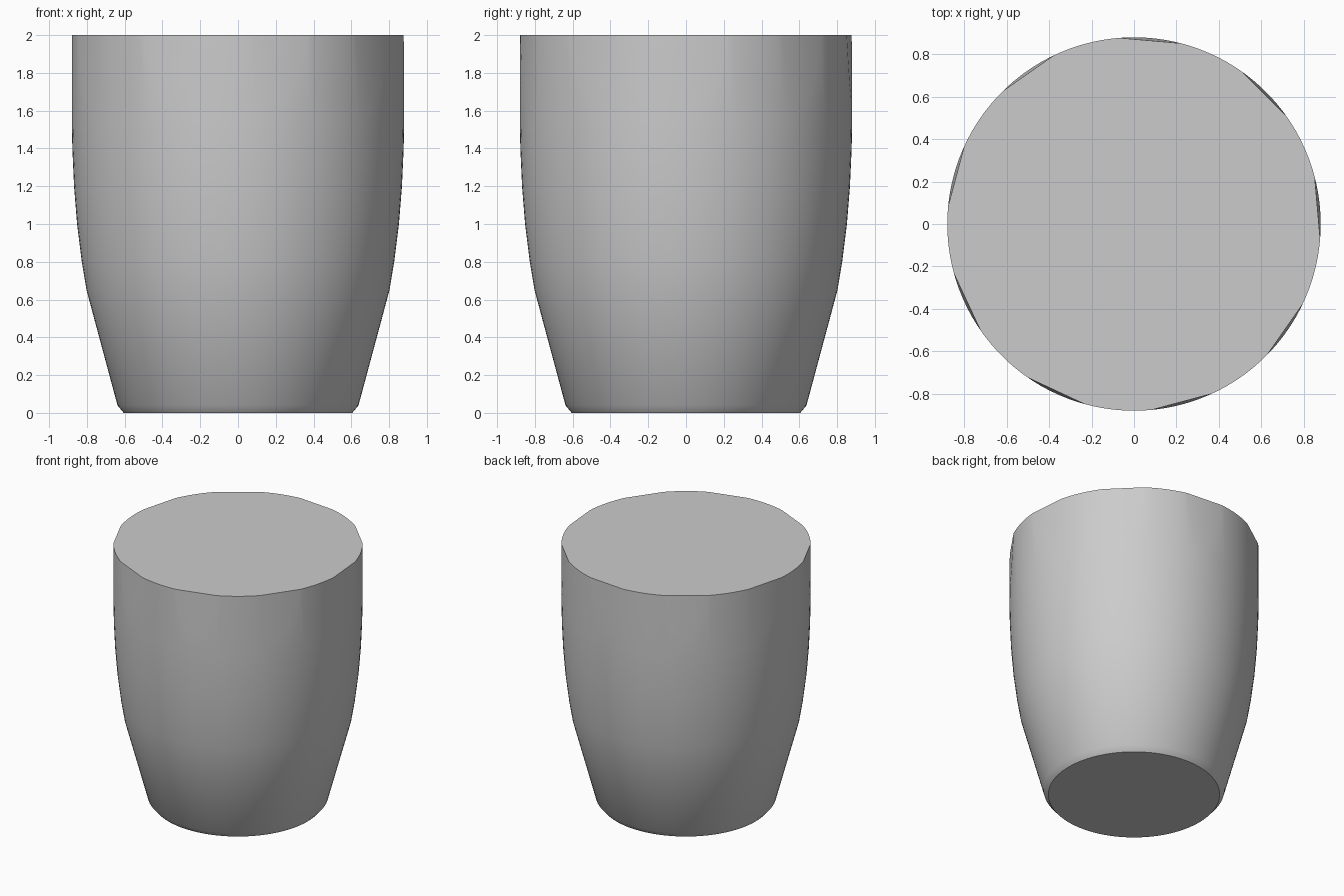
import bpy
import bmesh
import math
from mathutils import Vector

cube = bpy.data.objects.get("Cube")
if cube:
    bpy.data.objects.remove(cube)

SIDES = 108
RADIUS, HEIGHT = 0.88, 2.0
FACETS = 9
FACET_DEPTH, FACET_BOTTOM = 0.0125, 1.65

# Radius and height of the outer wall, from base to rim
PROFILE = [(0.605, 0), (0.638, 0.04), (0.802, 0.65), (0.827, 0.8), (0.852, 1.0),
           (0.868, 1.2), (0.877, 1.4), (RADIUS, 1.55), (RADIUS, HEIGHT)]

grey = bpy.data.materials.new("light grey")
grey.use_nodes = True
grey.diffuse_color = (0.6, 0.6, 0.6, 1)
grey.node_tree.nodes["Principled BSDF"].inputs["Base Color"].default_value = grey.diffuse_color

# Turned solid body with flat base and top
bm = bmesh.new()
rings = []
for r, z in PROFILE:
    angles = [math.tau * i / SIDES for i in range(SIDES)]
    rings.append([bm.verts.new((r * math.cos(a), r * math.sin(a), z)) for a in angles])
for low, high in zip(rings, rings[1:]):
    for i in range(SIDES):
        j = (i + 1) % SIDES
        bm.faces.new((low[i], low[j], high[j], high[i]))
bm.faces.new(rings[0][::-1])
bm.faces.new(rings[-1])

# Shallow flats sliced around the rim
slope = math.atan2(FACET_DEPTH, HEIGHT - FACET_BOTTOM)
for k in range(FACETS):
    a = math.radians(5) + math.tau * k / FACETS
    out = Vector((math.cos(a), math.sin(a), 0))
    point = out * (RADIUS - FACET_DEPTH) + Vector((0, 0, HEIGHT))
    normal = out * math.cos(slope) + Vector((0, 0, math.sin(slope)))
    cut = bmesh.ops.bisect_plane(bm, geom=bm.verts[:] + bm.edges[:] + bm.faces[:],
                                 plane_co=point, plane_no=normal, clear_outer=True)
    rim = [e for e in bm.edges if e.is_boundary]
    bmesh.ops.holes_fill(bm, edges=rim, sides=0)
bmesh.ops.recalc_face_normals(bm, faces=bm.faces[:])

mesh = bpy.data.meshes.new("cup_body")
bm.to_mesh(mesh)
bm.free()
mesh.materials.append(grey)
body = bpy.data.objects.new("cup_body", mesh)
bpy.context.collection.objects.link(body)
bpy.context.view_layer.objects.active = body
body.select_set(True)
bpy.ops.object.shade_smooth_by_angle(angle=math.radians(40))
